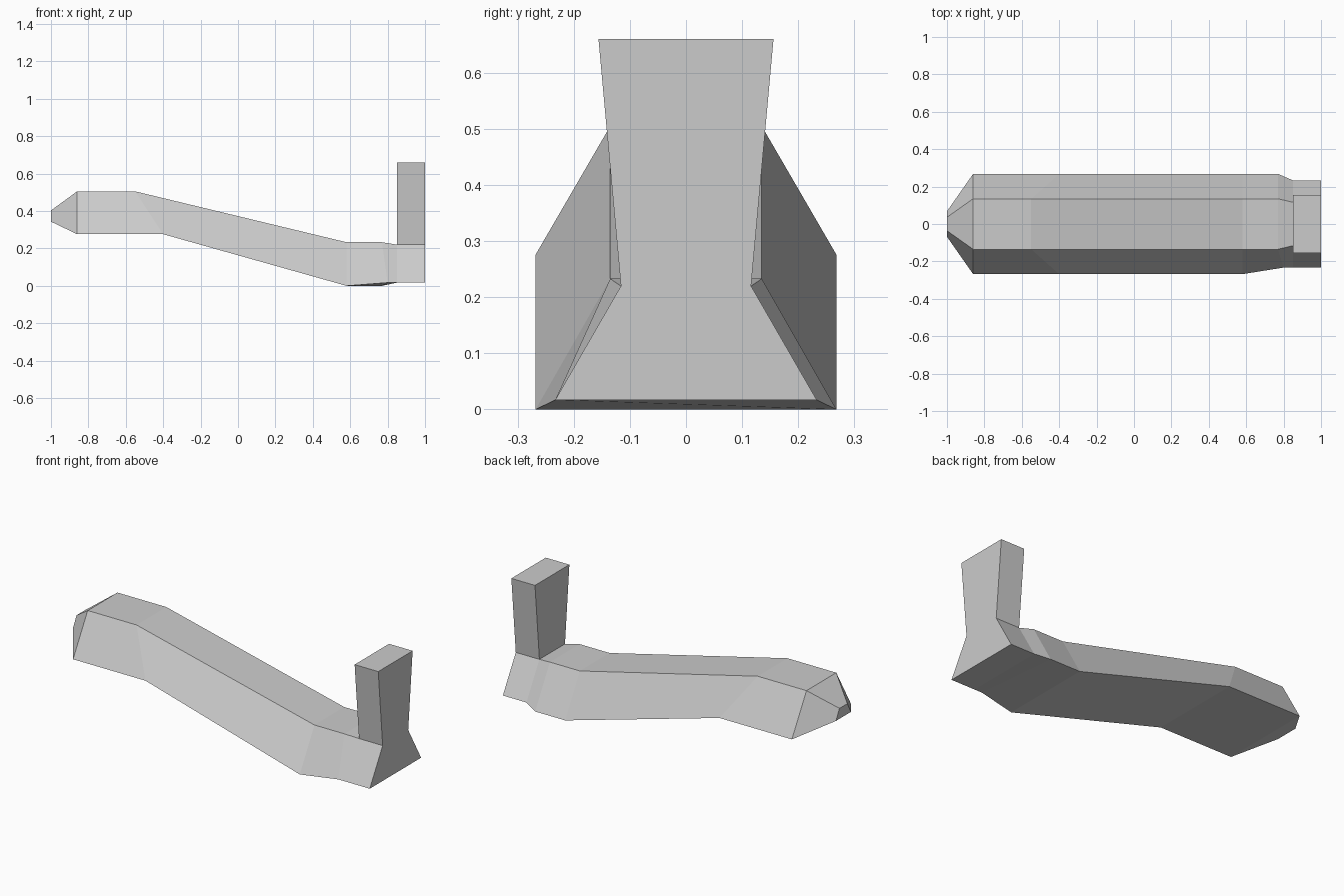
import bpy
import bmesh
from mathutils import Vector

cube = bpy.data.objects.get("Cube")
if cube:
    bpy.data.objects.remove(cube, do_unlink=True)

# Single grey material
grey = bpy.data.materials.new("plain grey")
grey.use_nodes = True
colour = (0.6, 0.6, 0.6, 1.0)
grey.diffuse_color = colour
grey.node_tree.nodes["Principled BSDF"].inputs["Base Color"].default_value = colour


def section(bottom, top):
    """Trapezoid ring from (x, half width, z) of its lower and upper edges."""
    (bx, bw, bz), (tx, tw, tz) = bottom, top
    return [Vector(p) for p in
            ((bx, -bw, bz), (bx, bw, bz), (tx, tw, tz), (tx, -tw, tz))]


# Cross-sections of the arm from the blunt tip to the heel
rings = [
    section((-1.0, 0.068, 0.343), (-1.0, 0.036, 0.403)),
    section((-0.86, 0.268, 0.276), (-0.86, 0.135, 0.505)),
    section((-0.40, 0.268, 0.276), (-0.55, 0.135, 0.505)),
    section((0.58, 0.268, 0.0), (0.58, 0.135, 0.233)),
    section((0.77, 0.268, 0.0), (0.77, 0.135, 0.233)),
    section((0.85, 0.233, 0.017), (0.85, 0.116, 0.22)),
    section((1.0, 0.233, 0.017), (1.0, 0.116, 0.22)),
]
# The lower front corner before the heel is pulled in early
rings[4][0] = Vector((0.80, -0.233, 0.017))

# Loft the arm
bm = bmesh.new()
loops = [[bm.verts.new(p) for p in ring] for ring in rings]
bm.faces.new(loops[0])
bm.faces.new(reversed(loops[-1]))
for a, b in zip(loops, loops[1:]):
    for i in range(4):
        j = (i + 1) % 4
        face = bm.faces.new((a[i], b[i], b[j], a[j]))
        if b is loops[-1] and i == 2:
            heel_top = face
bmesh.ops.recalc_face_normals(bm, faces=bm.faces)

# Raise the flared upright post from the top of the heel
post_top = bmesh.ops.extrude_discrete_faces(bm, faces=[heel_top])["faces"][0]
for v in post_top.verts:
    v.co.z = 0.66
    v.co.y *= 0.156 / 0.116
bmesh.ops.recalc_face_normals(bm, faces=bm.faces)

mesh = bpy.data.meshes.new("bent_arm_with_post")
bm.to_mesh(mesh)
bm.free()
mesh.materials.append(grey)
arm = bpy.data.objects.new("bent_arm_with_post", mesh)
bpy.context.collection.objects.link(arm)
